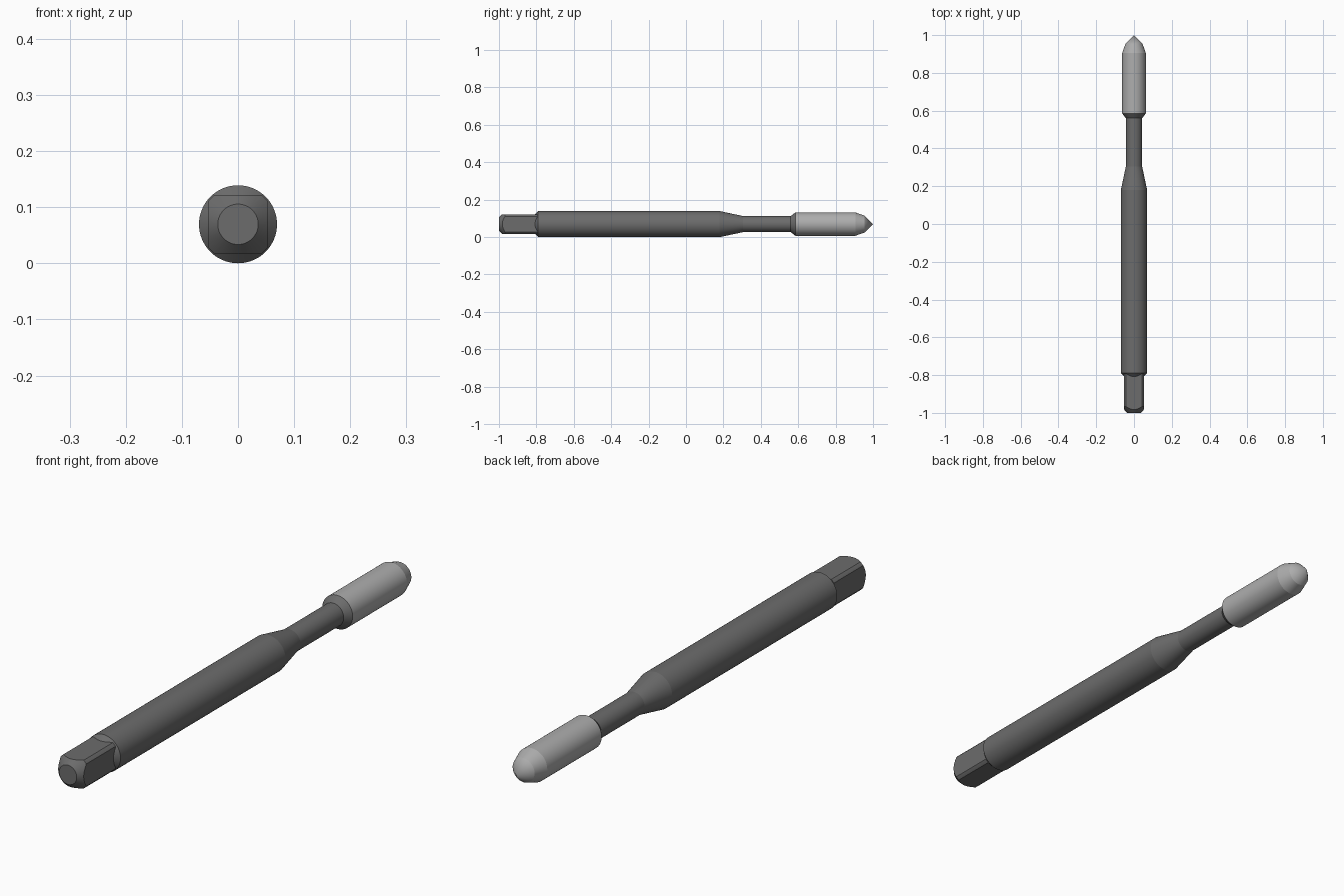
import bpy, bmesh
from math import sin, cos, pi, radians

if "Cube" in bpy.data.objects:
    bpy.data.objects.remove(bpy.data.objects["Cube"])

CZ = 0.0695      # axis height
SEGS = 64


def material(name, v):
    m = bpy.data.materials.new(name)
    m.diffuse_color = (v, v, v, 1)
    m.use_nodes = True
    m.node_tree.nodes["Principled BSDF"].inputs["Base Color"].default_value = m.diffuse_color
    return m


dark = material("dark_steel", 0.15)
light = material("bright_steel", 0.42)


def lathe(name, profile, mat):
    """Revolve (y, radius) points round the long axis; both ends are closed."""
    bm = bmesh.new()
    rings = []
    for y, r in profile:
        if r == 0:
            rings.append([bm.verts.new((0, y, CZ))])
        else:
            rings.append([bm.verts.new((r * cos(2 * pi * i / SEGS), y, CZ + r * sin(2 * pi * i / SEGS)))
                          for i in range(SEGS)])
    for a, b in zip(rings, rings[1:]):
        for i in range(SEGS):
            j = (i + 1) % SEGS
            if len(b) == 1:
                bm.faces.new((a[i], a[j], b[0]))
            else:
                bm.faces.new((a[i], a[j], b[j], b[i]))
    for ring in (rings[0], rings[-1]):
        if len(ring) > 1:
            bm.faces.new(ring)
    bmesh.ops.recalc_face_normals(bm, faces=bm.faces)
    mesh = bpy.data.meshes.new(name)
    bm.to_mesh(mesh)
    bm.free()
    ob = bpy.data.objects.new(name, mesh)
    bpy.context.collection.objects.link(ob)
    mesh.materials.append(mat)
    return ob


def smooth(ob):
    bpy.ops.object.select_all(action='DESELECT')
    ob.select_set(True)
    bpy.context.view_layer.objects.active = ob
    bpy.ops.object.shade_smooth_by_angle(angle=radians(8))


# Shank with chamfered shoulder, tapered neck and flared collar
smooth(lathe("shank", [(-0.808, 0.052), (-0.79, 0.0695), (0.18, 0.0695), (0.305, 0.043),
                       (0.56, 0.043), (0.585, 0.0625)], dark))

# Bright working head with blunt shoulder and point
smooth(lathe("head", [(0.585, 0.0625), (0.905, 0.0625), (0.955, 0.045), (1.0, 0)], light))

# Square drive: chamfered round bar cut to four flats
drive = lathe("square_drive", [(-1.0, 0.036), (-0.967, 0.067), (-0.795, 0.067)], dark)
bpy.ops.mesh.primitive_cube_add(size=1, location=(0, -0.9, CZ))
cutter = bpy.context.object
cutter.name = "drive_cutter"
cutter.scale = (0.105, 0.4, 0.105)
bpy.context.view_layer.objects.active = drive
mod = drive.modifiers.new("flats", 'BOOLEAN')
mod.operation = 'INTERSECT'
mod.solver = 'EXACT'
mod.object = cutter
bpy.ops.object.modifier_apply(modifier=mod.name)
bpy.data.objects.remove(cutter)
smooth(drive)
